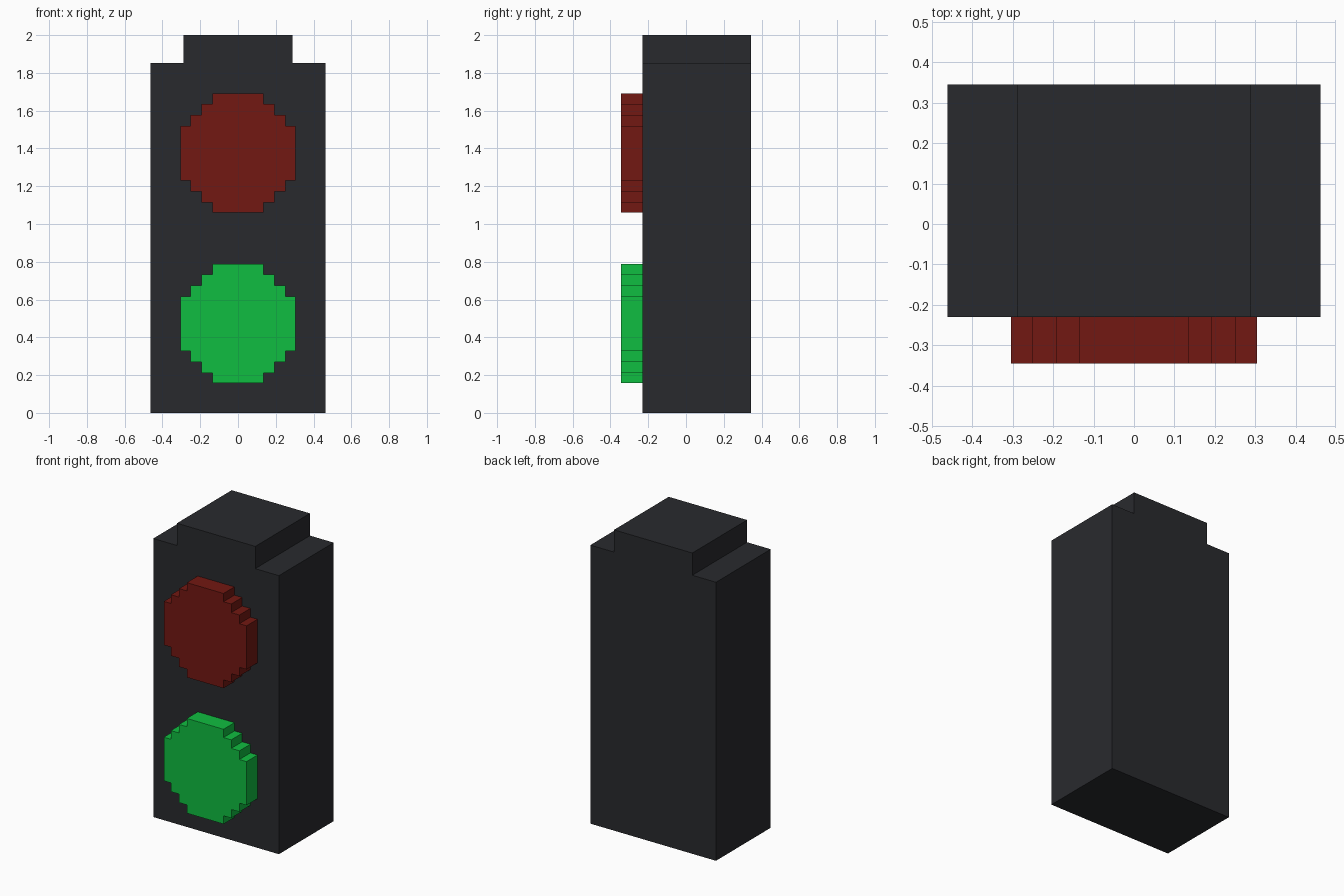
import bpy, bmesh

if "Cube" in bpy.data.objects:
    bpy.data.objects.remove(bpy.data.objects["Cube"])


def material(name, color):
    m = bpy.data.materials.new(name)
    m.diffuse_color = color
    m.use_nodes = True
    m.node_tree.nodes["Principled BSDF"].inputs["Base Color"].default_value = m.diffuse_color
    return m


def mirrored_x(right):
    """Close a right-hand (x, z) outline with its mirror image."""
    return right + [(-x, z) for x, z in reversed(right)]


def extrude_profile(name, outline, y0, y1, mat, z=0.0):
    """Extrude an (x, z) outline from y0 (front) to y1 (back)."""
    bm = bmesh.new()
    face = bm.faces.new([bm.verts.new((x, y0, pz + z)) for x, pz in outline])
    ext = bmesh.ops.extrude_face_region(bm, geom=[face], use_keep_orig=True)
    moved = [g for g in ext["geom"] if isinstance(g, bmesh.types.BMVert)]
    bmesh.ops.translate(bm, verts=moved, vec=(0, y1 - y0, 0))
    bmesh.ops.recalc_face_normals(bm, faces=bm.faces)
    me = bpy.data.meshes.new(name)
    bm.to_mesh(me)
    bm.free()
    me.materials.append(mat)
    ob = bpy.data.objects.new(name, me)
    bpy.context.collection.objects.link(ob)
    return ob


dark = material("dark_housing", (0.022, 0.023, 0.027, 1))
red = material("red_lens", (0.17, 0.009, 0.006, 1))
green = material("green_lens", (0.005, 0.51, 0.052, 1))

FRONT, BACK, LENS_FRONT = -0.23, 0.345, -0.345

# Housing with the narrower raised cap
extrude_profile("housing", mirrored_x(
    [(0.462, 0), (0.462, 1.852), (0.288, 1.852), (0.288, 2.0)]),
    FRONT, BACK, dark)

# Stepped round lens outline: (half width, half height) of each step
steps = [(0.304, 0.145), (0.252, 0.203), (0.192, 0.26), (0.135, 0.315)]
upper = []
for i, (w, h) in enumerate(steps):
    upper.append((w, h))
    if i + 1 < len(steps):
        upper.append((steps[i + 1][0], h))
lens = mirrored_x([(x, -z) for x, z in reversed(upper)] + upper)

# Two lamps
for name, z, mat in (("red_lamp", 1.375, red), ("green_lamp", 0.472, green)):
    extrude_profile(name, lens, LENS_FRONT, FRONT, mat, z)
